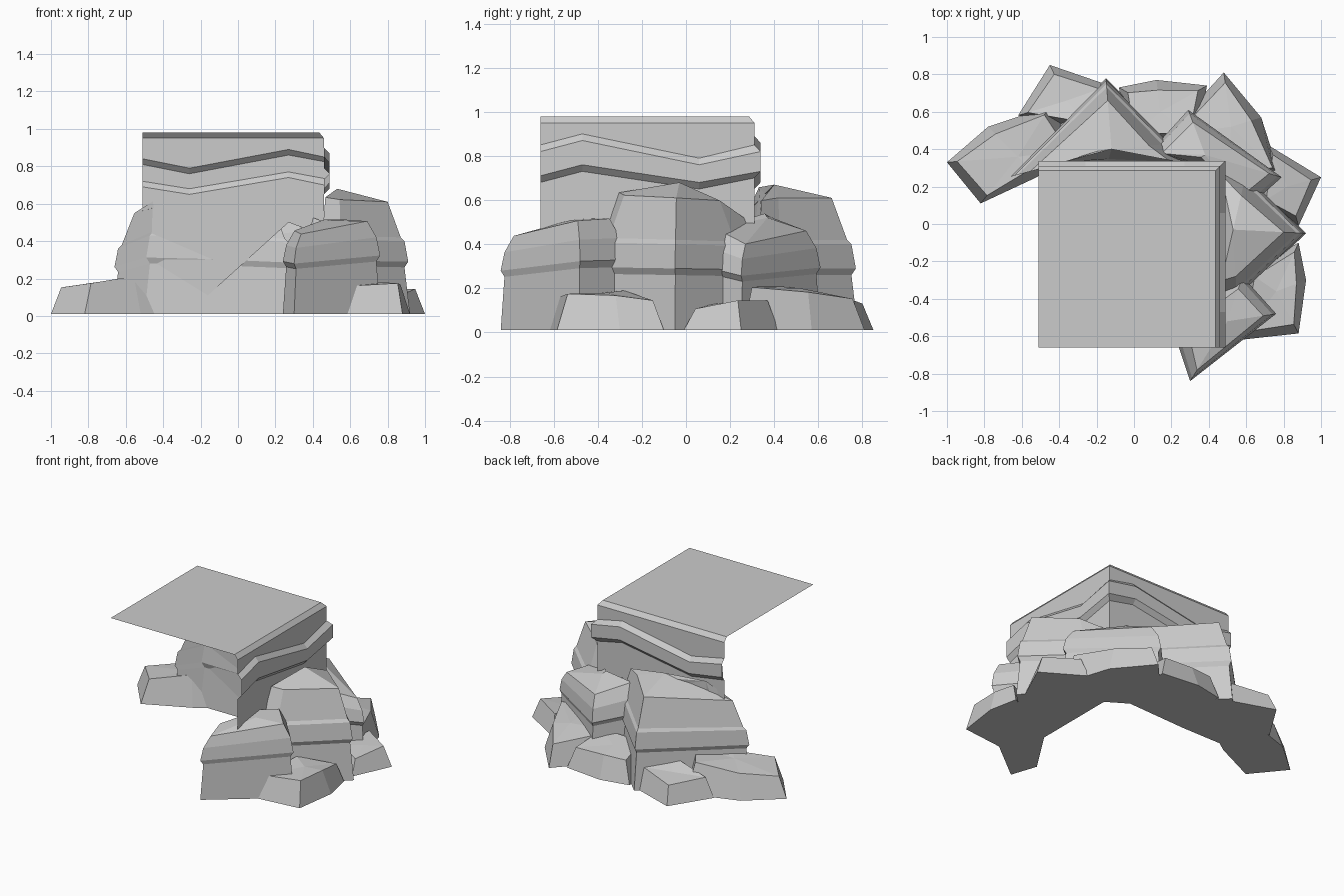
import bpy, bmesh
from mathutils import Vector


def finish(bm, name):
    me = bpy.data.meshes.new(name)
    bm.to_mesh(me)
    bm.free()
    ob = bpy.data.objects.new(name, me)
    bpy.context.collection.objects.link(ob)
    return ob


def rock(name, pts, rings, apex, base=0.01):
    """Stacked rings over a footprint: pts are (x, y, height factor),
    rings are (inset, z), apex is the raised middle of the top."""
    bm = bmesh.new()
    mid = Vector(apex[:2])
    loops = []
    for inset, z in rings:
        loop = []
        for x, y, k in pts:
            p = Vector((x, y))
            p += (mid - p).normalized() * inset
            loop.append(bm.verts.new((p.x, p.y, base + z * k)))
        loops.append(loop)
    n = len(pts)
    for a, b in zip(loops, loops[1:]):
        for i in range(n):
            j = (i + 1) % n
            bm.faces.new((a[i], a[j], b[j], b[i]))
    top = bm.verts.new(apex)
    for i in range(n):
        bm.faces.new((loops[-1][i], loops[-1][(i + 1) % n], top))
    bm.faces.new(loops[0][::-1])
    bmesh.ops.recalc_face_normals(bm, faces=bm.faces)
    return finish(bm, name)


# Cliff cap and the two walls below it, with a jutting band
path = [  # x, y, outward x, outward y, upper band z, lower band z, bottom z
    (-0.51, 0.31, 0, 1, 0.84, 0.72, 0.02),
    (-0.26, 0.31, 0, 1, 0.79, 0.68, 0.02),
    (0.27, 0.31, 0, 1, 0.89, 0.77, 0.50),
    (0.46, 0.31, 1, 1, 0.85, 0.73, 0.43),
    (0.46, 0.06, 1, 0, 0.79, 0.68, 0.45),
    (0.46, -0.47, 1, 0, 0.90, 0.76, 0.30),
    (0.46, -0.66, 1, 0, 0.85, 0.71, 0.30)]
bm = bmesh.new()
cols = []
for x, y, ox, oy, hi, lo, bot in path:
    prof = [(-0.025, 0.98), (0, 0.95), (0, hi), (0.028, hi - 0.03),
            (0.028, lo), (0, lo - 0.03), (0, bot)]
    cols.append([bm.verts.new((x + ox * d, y + oy * d, z)) for d, z in prof])
for a, b in zip(cols, cols[1:]):
    for i in range(len(a) - 1):
        bm.faces.new((a[i], a[i + 1], b[i + 1], b[i]))
front_left = bm.verts.new((-0.51, -0.66, 0.98))
bm.faces.new([front_left] + [c[0] for c in reversed(cols)])
bmesh.ops.recalc_face_normals(bm, faces=bm.faces)
cap = [f for f in bm.faces if len(f.verts) > 4][0]
if cap.normal.z < 0:
    bmesh.ops.reverse_faces(bm, faces=bm.faces)
finish(bm, "cliff_wall")

# Tall ledged blocks leaning on the walls
tall = [(0, 0), (0.03, 0.25), (0.01, 0.28), (0.03, 0.39), (0.05, 0.41), (0.12, 0.60)]
short = [(0, 0), (0.02, 0.26), (0.0, 0.29), (0.02, 0.38), (0.07, 0.46)]
rock("right_block", [(0.44, -0.42, 1.04), (0.55, -0.40, 1.02), (0.92, -0.05, 1.0),
                     (0.60, 0.27, 0.98), (0.44, 0.38, 0.85)], tall, (0.53, -0.03, 0.68))
rock("back_block", [(-0.67, 0.25, 0.9), (-0.15, 0.78, 1.0), (0.20, 0.43, 1.0),
                    (0.30, 0.32, 0.98), (-0.15, 0.30, 1.05), (-0.50, 0.30, 1.08)],
     tall, (-0.12, 0.40, 0.67))
rock("front_block", [(0.30, -0.84, 0.93), (0.76, -0.48, 1.08), (0.58, -0.28, 1.1),
                     (0.44, -0.35, 1.1), (0.24, -0.66, 0.97)],
     short, (0.50, -0.52, 0.51))
rock("corner_block", [(0.08, 0.38, 1.12), (0.29, 0.61, 0.98), (0.79, 0.25, 0.85),
                      (0.60, 0.08, 1.0), (0.46, 0.22, 1.1), (0.30, 0.32, 1.15)],
     short, (0.38, 0.37, 0.52))

# Low rocks scattered round the foot
low = [(0, 0), (0.055, 0.15)]
foot = {
    "left_foot_rock": ([(-1.0, 0.33, 0.95), (-0.78, 0.52, 1.1), (-0.45, 0.63, 1.4),
                        (-0.30, 0.40, 1.4), (-0.52, 0.25, 1.35), (-0.82, 0.11, 1.1)],
                       (-0.62, 0.36, 0.20)),
    "back_left_foot_rock": ([(-0.62, 0.58, 0.9), (-0.45, 0.85, 0.8), (-0.13, 0.74, 1.0),
                             (-0.20, 0.50, 1.3)], (-0.36, 0.66, 0.15)),
    "back_foot_rock": ([(-0.08, 0.73, 1.0), (0.12, 0.77, 1.0), (0.39, 0.74, 0.95),
                        (0.34, 0.45, 1.3), (-0.04, 0.45, 1.25)], (0.14, 0.60, 0.18)),
    "back_right_foot_rock": ([(0.17, 0.47, 1.3), (0.48, 0.81, 0.95), (0.68, 0.57, 1.15),
                              (0.78, 0.26, 1.3), (0.50, 0.25, 1.4)], (0.52, 0.52, 0.20)),
    "right_foot_rock": ([(0.72, 0.42, 0.9), (1.0, 0.25, 0.9), (0.88, -0.01, 0.65),
                         (0.66, 0.10, 0.8)], (0.82, 0.20, 0.13)),
    "front_right_foot_rock": ([(0.56, -0.62, 1.0), (0.88, -0.585, 1.1), (0.92, -0.30, 1.05),
                               (0.88, -0.10, 0.9), (0.60, -0.25, 1.2)], (0.76, -0.36, 0.18)),
}
for name, (pts, apex) in foot.items():
    rock(name, pts, low, apex, base=0.01)
